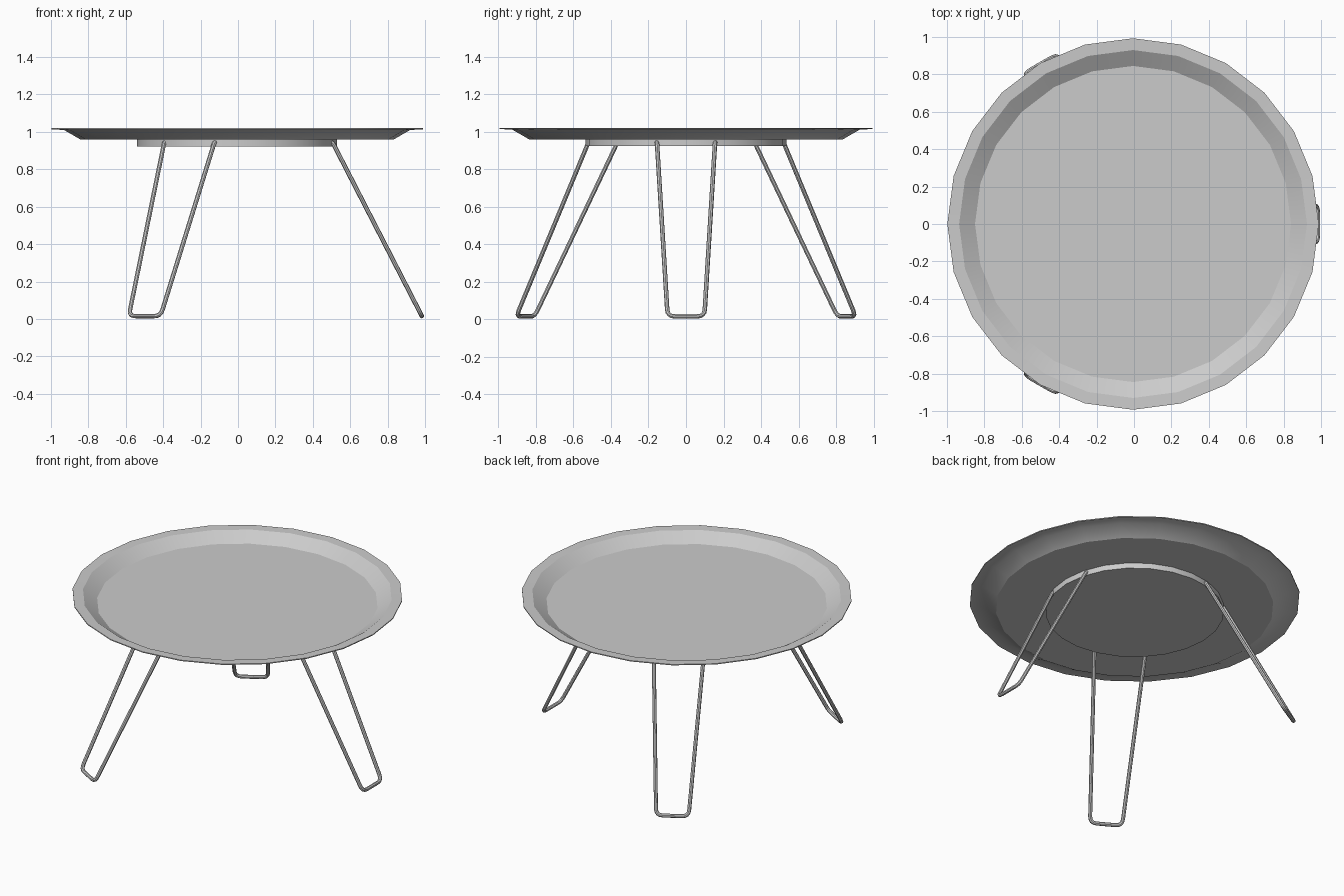
import bpy, bmesh
from math import sin, cos, pi, radians
from mathutils import Vector, Matrix

cube = bpy.data.objects.get("Cube")
if cube:
    bpy.data.objects.remove(cube, do_unlink=True)

CENTRE_X = -0.005
SIDES = 24


def make_material(name, colour):
    mat = bpy.data.materials.new(name)
    mat.use_nodes = True
    mat.diffuse_color = colour
    mat.node_tree.nodes["Principled BSDF"].inputs["Base Color"].default_value = colour
    return mat


metal = make_material("grey metal", (0.6, 0.6, 0.6, 1))


def smooth(obj):
    bpy.ops.object.select_all(action="DESELECT")
    obj.select_set(True)
    bpy.context.view_layer.objects.active = obj
    bpy.ops.object.shade_smooth_by_angle(angle=radians(30))


def lathe(name, profile):
    """Turn a closed (radius, height) profile, capping its two ends."""
    bm = bmesh.new()
    rings = [[bm.verts.new((r * cos(2 * pi * i / SIDES), r * sin(2 * pi * i / SIDES), z))
              for i in range(SIDES)] for r, z in profile]
    for low, high in zip(rings, rings[1:]):
        for i in range(SIDES):
            j = (i + 1) % SIDES
            bm.faces.new((low[i], low[j], high[j], high[i]))
    bm.faces.new(list(reversed(rings[0])))
    bm.faces.new(rings[-1])
    mesh = bpy.data.meshes.new(name)
    bm.to_mesh(mesh)
    bm.free()
    mesh.materials.append(metal)
    obj = bpy.data.objects.new(name, mesh)
    obj.location.x = CENTRE_X
    bpy.context.collection.objects.link(obj)
    smooth(obj)


def rounded(a, corner, b, radius, steps=4):
    """Points of a soft bend at a corner between a and b."""
    p = corner + (a - corner).normalized() * radius
    q = corner + (b - corner).normalized() * radius
    return [p.lerp(corner, t).lerp(corner.lerp(q, t), t)
            for t in (k / steps for k in range(steps + 1))]


# Tray: flat floor, sloping wall and flat rim
lathe("tray_top", [(0.835, 0.958), (0.925, 1.01), (0.993, 1.014),
                   (0.993, 1.02), (0.93, 1.018), (0.845, 0.964)])

# Mounting disc under the tray
lathe("mounting_disc", [(0.535, 0.922), (0.535, 0.959)])

# Three hairpin legs, each a bent rod
inner = Vector((0.47, 0.155, 0.945))
top = Vector((0.51, 0.155, 0.945))
foot = Vector((0.988, 0.098, 0.015))
flip = Matrix.Diagonal((1, -1, 1))
half = [inner] + rounded(inner, top, foot, 0.015) + rounded(top, foot, flip @ foot, 0.04)
path = half + [flip @ p for p in reversed(half)]

for name, angle in (("left_leg", 0), ("back_right_leg", 120), ("front_right_leg", 240)):
    curve = bpy.data.curves.new(name, "CURVE")
    curve.dimensions = "3D"
    curve.bevel_depth = 0.012
    curve.bevel_resolution = 2
    curve.use_fill_caps = True
    spline = curve.splines.new("POLY")
    spline.points.add(len(path) - 1)
    for point, co in zip(spline.points, path):
        point.co = (*co, 1)
    curve.materials.append(metal)
    leg = bpy.data.objects.new(name, curve)
    leg.location.x = CENTRE_X
    leg.rotation_euler.z = radians(angle)
    bpy.context.collection.objects.link(leg)
    bpy.ops.object.select_all(action="DESELECT")
    leg.select_set(True)
    bpy.context.view_layer.objects.active = leg
    bpy.ops.object.convert(target="MESH")
    smooth(bpy.context.view_layer.objects.active)
